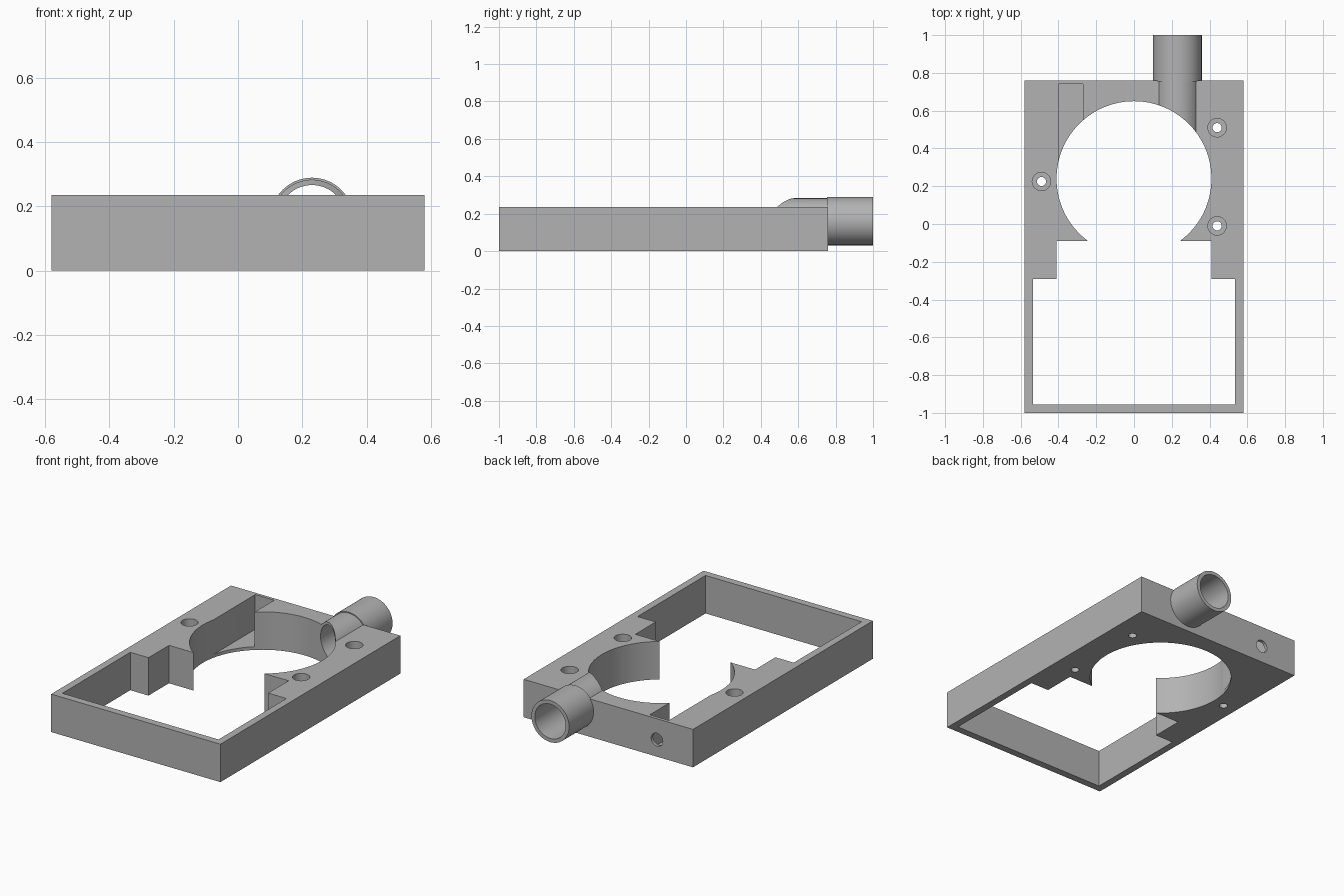
import bpy
import math

cube = bpy.data.objects.get("Cube")
if cube:
    bpy.data.objects.remove(cube, do_unlink=True)

TOP = 0.235
BACK = 0.76

grey = bpy.data.materials.new("plain_grey")
grey.use_nodes = True
colour = (0.45, 0.45, 0.45, 1)
grey.diffuse_color = colour
grey.node_tree.nodes["Principled BSDF"].inputs["Base Color"].default_value = colour


def box(name, x, y, z):
    """Box from (min, max) ranges on each axis."""
    bpy.ops.mesh.primitive_cube_add(size=1)
    ob = bpy.context.object
    ob.name = name
    ob.location = [(a + b) / 2 for a, b in (x, y, z)]
    ob.scale = [b - a for a, b in (x, y, z)]
    bpy.ops.object.transform_apply(location=True, rotation=True, scale=True)
    ob.data.materials.append(grey)
    return ob


def rod(name, radius, centre, start, end, axis="Z", sides=64):
    """Cylinder running from start to end along Z or Y."""
    mid = (start + end) / 2
    along_y = axis == "Y"
    loc = (centre[0], mid, centre[1]) if along_y else (centre[0], centre[1], mid)
    bpy.ops.mesh.primitive_cylinder_add(
        vertices=sides, radius=radius, depth=end - start, location=loc,
        rotation=(math.pi / 2 if along_y else 0, 0, 0))
    ob = bpy.context.object
    ob.name = name
    bpy.ops.object.transform_apply(location=True, rotation=True, scale=True)
    ob.data.materials.append(grey)
    return ob


def combine(target, tool, operation="DIFFERENCE"):
    """Apply a boolean and discard the tool."""
    mod = target.modifiers.new(tool.name, "BOOLEAN")
    mod.operation = operation
    mod.solver = "EXACT"
    mod.object = tool
    bpy.context.view_layer.objects.active = target
    bpy.ops.object.modifier_apply(modifier=mod.name)
    bpy.data.objects.remove(tool, do_unlink=True)


# Rectangular housing
housing = box("housing", (-0.58, 0.58), (-1, BACK), (0, TOP))

# Hose port: wide outer sleeve, narrower length sunk into the housing
port = (0.23, 0.16)
combine(housing, rod("port_neck", 0.123, port, 0.3, 0.9, "Y"), "UNION")
combine(housing, rod("port_sleeve", 0.129, port, BACK - 0.005, 1, "Y"), "UNION")
combine(housing, rod("port_bore", 0.106, port, 0.2, 1.1, "Y"))

# Round chamber, stepped throat and large front window
combine(housing, rod("chamber", 0.41, (0, 0.24), -0.1, 0.5, sides=128))
combine(housing, box("throat", (-0.41, 0.41), (-0.5, -0.09), (-0.1, 0.5)))
combine(housing, box("window", (-0.535, 0.535), (-0.955, -0.29), (-0.1, 0.5)))

# Side pocket with a thin floor and a cable hole through the back wall
combine(housing, box("pocket", (-0.4, -0.27), (0.24, 0.74), (0.02, 0.5)))
combine(housing, rod("cable_hole", 0.04, (-0.333, 0.105), 0.65, 0.85, "Y", 32))

# Counterbored screw holes
for spot in ((0.44, 0.51), (0.44, -0.01), (-0.49, 0.225)):
    combine(housing, rod("screw_head", 0.049, spot, 0.06, 0.5, sides=32))
    combine(housing, rod("screw_shaft", 0.024, spot, -0.1, 0.5, sides=32))

# Smooth curved walls, sharp corners
bpy.ops.object.select_all(action="DESELECT")
housing.select_set(True)
bpy.context.view_layer.objects.active = housing
bpy.ops.object.shade_smooth_by_angle(angle=math.radians(30))
